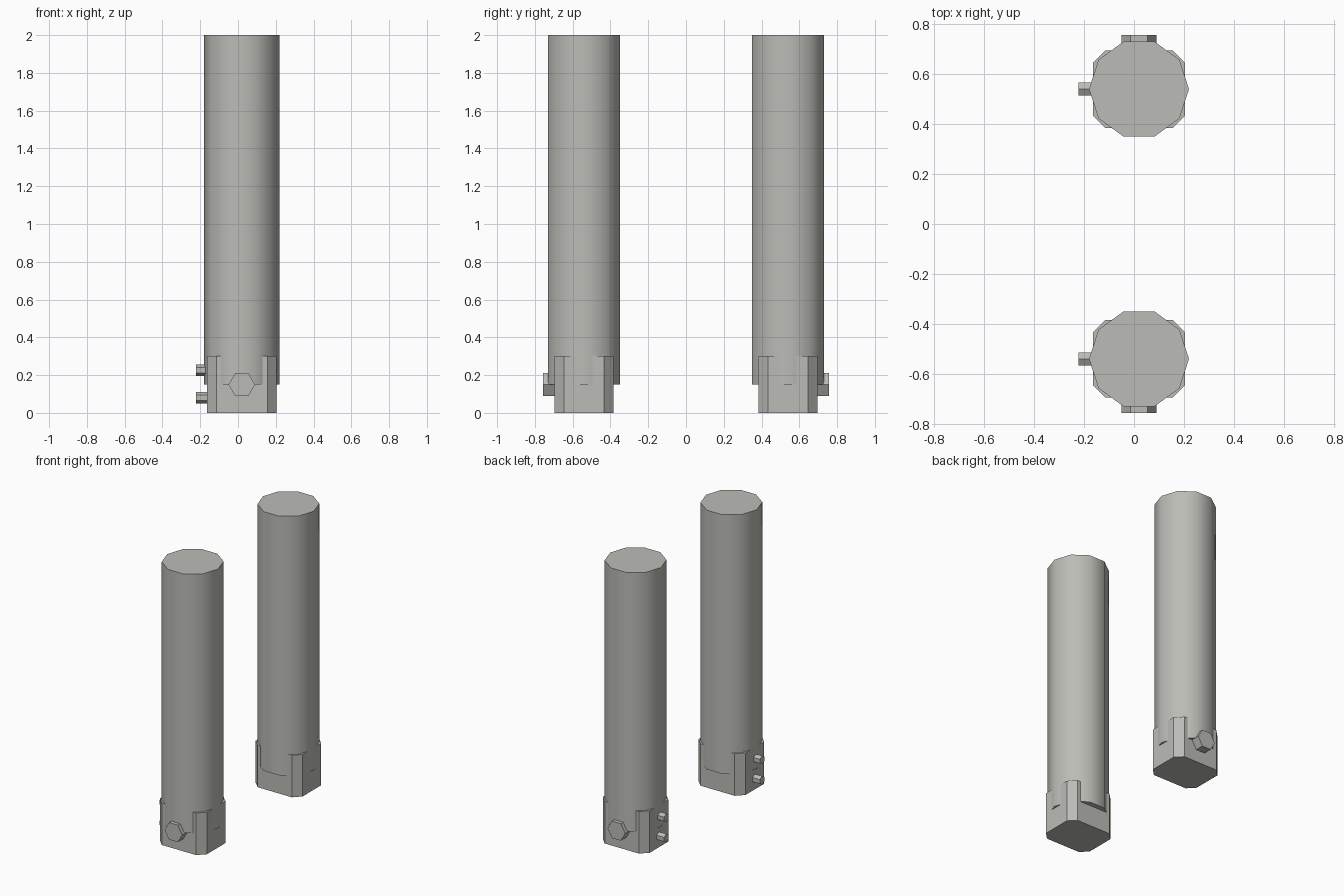
import bpy, bmesh, math
from mathutils import Matrix

if "Cube" in bpy.data.objects:
    bpy.data.objects.remove(bpy.data.objects["Cube"])

metal = bpy.data.materials.new("light_grey_metal")
metal.diffuse_color = (0.5, 0.5, 0.47, 1)
metal.use_nodes = True
metal.node_tree.nodes["Principled BSDF"].inputs["Base Color"].default_value = metal.diffuse_color

CX, CY = 0.02, 0.54  # post centre (mirrored in y)


def finish(name, bm, smooth=False):
    bmesh.ops.recalc_face_normals(bm, faces=bm.faces)
    me = bpy.data.meshes.new(name)
    bm.to_mesh(me)
    bm.free()
    me.materials.append(metal)
    ob = bpy.data.objects.new(name, me)
    bpy.context.collection.objects.link(ob)
    for p in me.polygons:
        p.use_smooth = smooth and abs(p.normal.z) < 0.5
    if smooth:
        # keep the cap rims sharp
        for e in me.edges:
            a, b = (me.vertices[i].co for i in e.vertices)
            e.use_edge_sharp = abs(a.z - b.z) < 1e-5
    return ob


def prism(name, pts, depth, matrix, smooth=False):
    """Extrude a closed 2D profile along local z, then place it."""
    bm = bmesh.new()
    base = bm.faces.new([bm.verts.new((x, y, 0)) for x, y in pts])
    ext = bmesh.ops.extrude_face_region(bm, geom=[base], use_keep_orig=True)
    top = [v for v in ext["geom"] if isinstance(v, bmesh.types.BMVert)]
    bmesh.ops.translate(bm, verts=top, vec=(0, 0, depth))
    bm.transform(matrix)
    return finish(name, bm, smooth)


def ngon(n, r, start=0.0):
    return [(r * math.cos(start + i * math.tau / n),
             r * math.sin(start + i * math.tau / n)) for i in range(n)]


# chamfered rectangle for the foot bracket
HX, HY, C = 0.185, 0.155, 0.05
foot = [(HX, HY - C), (HX - C, HY), (C - HX, HY), (-HX, HY - C),
        (-HX, C - HY), (C - HX, -HY), (HX - C, -HY), (HX, C - HY)]

for side, s in (("front", -1), ("back", 1)):
    y = s * CY
    # ten-sided post
    prism(side + "_post", ngon(10, 0.2), 1.85,
          Matrix.Translation((CX, y, 0.15)), smooth=True)
    # foot bracket
    prism(side + "_foot", foot, 0.3, Matrix.Translation((CX, y, 0)))
    # large hex bolt on the outer side
    prism(side + "_large_bolt", ngon(6, 0.07), 0.107,
          Matrix.Translation((CX, s * 0.65, 0.15))
          @ Matrix.Rotation(-s * math.pi / 2, 4, 'X'))
    # two small hex bolts on the left side
    for label, z in (("lower", 0.08), ("upper", 0.225)):
        prism(f"{side}_{label}_small_bolt", ngon(6, 0.03), 0.085,
              Matrix.Translation((-0.223, y, z))
              @ Matrix.Rotation(math.pi / 2, 4, 'Y'))
